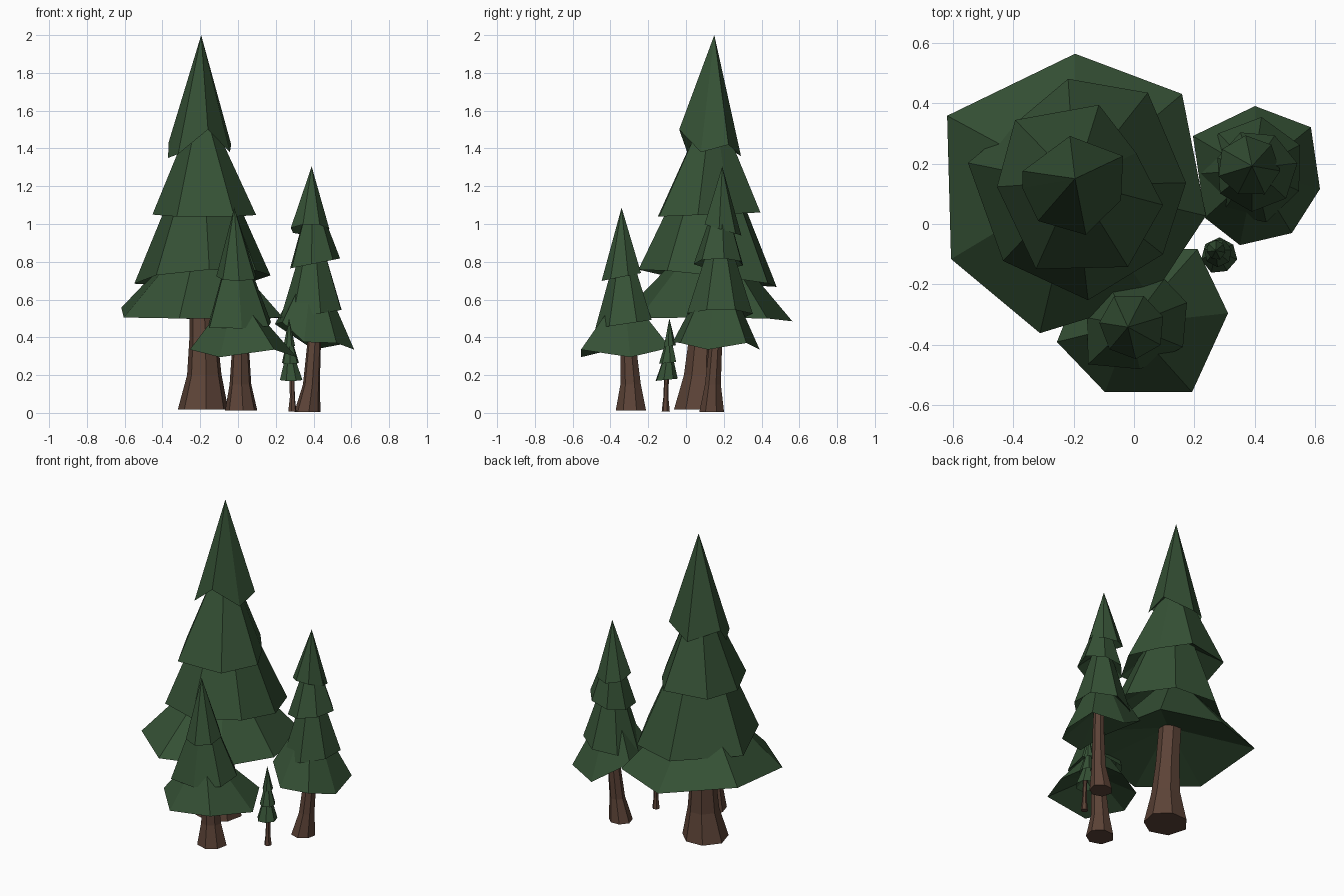
import bpy, math, random

random.seed(4)


def material(name, rgb):
    m = bpy.data.materials.new(name)
    m.diffuse_color = (*rgb, 1)
    return m


GREEN = material("needles", (0.036, 0.083, 0.036))
BROWN = material("bark", (0.107, 0.056, 0.038))


def add_mesh(name, verts, faces, mat):
    me = bpy.data.meshes.new(name)
    me.from_pydata(verts, [], faces)
    me.materials.append(mat)
    ob = bpy.data.objects.new(name, me)
    bpy.context.collection.objects.link(ob)
    return ob


def ring(cx, cy, r, start=90, n=7, jitter=0.06):
    """Slightly irregular clockwise polygon."""
    pts = []
    for i in range(n):
        a = math.radians(start - 360 * i / n)
        k = r * random.uniform(1 - jitter, 1 + jitter)
        pts.append((cx + k * math.cos(a), cy + k * math.sin(a)))
    return pts


def bough(name, rim, z, apex, tilt=(0, 0)):
    """Faceted cone of needles, hollowed below. Rim points may carry their own z."""
    n = len(rim)
    cx = sum(p[0] for p in rim) / n
    cy = sum(p[1] for p in rim) / n
    verts = [p if len(p) == 3 else
             (*p, z + tilt[0] * (p[0] - cx) + tilt[1] * (p[1] - cy)) for p in rim]
    verts += [apex, (cx, cy, z + 0.3 * (apex[2] - z))]
    faces = []
    for i in range(n):
        j = (i + 1) % n
        faces += [(j, i, n), (i, j, n + 1)]
    add_mesh(name, verts, faces, GREEN)


def trunk(name, sections, n=7):
    """Flared trunk through (x, y, z, radius) sections."""
    verts, faces = [], []
    for x, y, z, r in sections:
        for i in range(n):
            a = 2 * math.pi * i / n + 0.3
            k = r * (1 + 0.06 * math.sin(5 * i))
            verts.append((x + k * math.cos(a), y + k * math.sin(a), z))
    for s in range(len(sections) - 1):
        for i in range(n):
            j = (i + 1) % n
            a, b = s * n, (s + 1) * n
            faces.append((a + i, a + j, b + j, b + i))
    faces.append(tuple(reversed(range(n))))
    faces.append(tuple(range(len(verts) - n, len(verts))))
    add_mesh(name, verts, faces, BROWN)


# Large tree: four irregular tiers
bough("large_tree_tier_1",
      [(-.195, .563, .485), (.159, .43, .5), (.238, .027, .505), (.056, -.248, .5),
       (-.311, -.361, .5), (-.605, -.116, .505), (-.618, .358, .557)],
      .505, (-.195, .13, 1.0))
bough("large_tree_tier_2",
      [(-.218, .48), (.046, .434), (.172, .136), (.096, -.1),
       (-.152, -.252), (-.433, -.122), (-.549, .202)],
      .715, (-.195, .13, 1.55), (.05, -.12))
bough("large_tree_tier_3",
      [(-.116, .394), (.007, .235), (.096, .063), (-.02, -.142),
       (-.324, -.149), (-.453, .123), (-.393, .344)],
      1.05, (-.195, .14, 1.68), (0, .04))
bough("large_tree_tier_4",
      [(-.212, .291, 1.36), (-.036, .225, 1.42), (-.043, .079, 1.38),
       (-.159, -.036, 1.5), (-.317, .01, 1.37), (-.37, .12, 1.35), (-.368, .175, 1.43)],
      1.4, (-.195, .15, 2.0))
trunk("large_tree_trunk", [(-.18, .07, .018, .135), (-.175, .08, .2, .092),
                           (-.18, .09, .4, .075), (-.185, .11, .68, .07)])

# Front tree: three tiers
bough("front_tree_tier_1",
      [(-.255, -.39, .335), (-.17, -.18, .33), (.02, -.08, .34), (.21, -.083, .345),
       (.311, -.295, .295), (.192, -.556, .335), (-.096, -.556, .295)],
      .325, (-.01, -.33, .66))
bough("front_tree_tier_2",
      [(-.08, -.205), (.10, -.182), (.175, -.26), (.162, -.407),
       (.02, -.48), (-.152, -.464), (-.155, -.31)],
      .47, (-.015, -.335, .98), (0, .15))
bough("front_tree_tier_3", ring(-.005, -.34, .112, 70), .72, (-.02, -.341, 1.087), (0, .2))
trunk("front_tree_trunk", [(.02, -.287, .012, .086), (.015, -.29, .15, .058),
                           (.015, -.3, .3, .048), (.005, -.31, .46, .042)])

# Right tree: four tiers
bough("right_tree_tier_1",
      [(.195, .291, .47), (.4, .39, .335), (.585, .32, .37), (.615, .116, .335),
       (.522, -.03, .37), (.35, -.07, .375), (.235, .02, .48)],
      .385, (.4, .17, .83))
bough("right_tree_tier_2", ring(.39, .175, .175, 80), .52, (.395, .18, 1.07), (.16, 0))
bough("right_tree_tier_3", ring(.4, .18, .135, 60), .79, (.393, .185, 1.2), (.2, 0))
bough("right_tree_tier_4", ring(.378, .19, .102, 95), .97, (.39, .192, 1.305), (0, -.3))
trunk("right_tree_trunk", [(.37, .14, .005, .07), (.39, .145, .15, .045),
                           (.405, .16, .38, .036), (.405, .165, .55, .032)])

# Sapling: small tiers on a thin trunk
for i, (z, r, top) in enumerate([(.175, .06, .38), (.265, .046, .44), (.355, .033, .5)]):
    bough(f"sapling_tier_{i + 1}", ring(.283 - .006 * i, -.104 + .009 * i, r, 90 + 25 * i),
          z, (.27, -.088, top), (0, .1))
trunk("sapling_trunk", [(.288, -.106, .008, .022), (.288, -.106, .08, .014),
                        (.285, -.1, .25, .012)], n=6)
